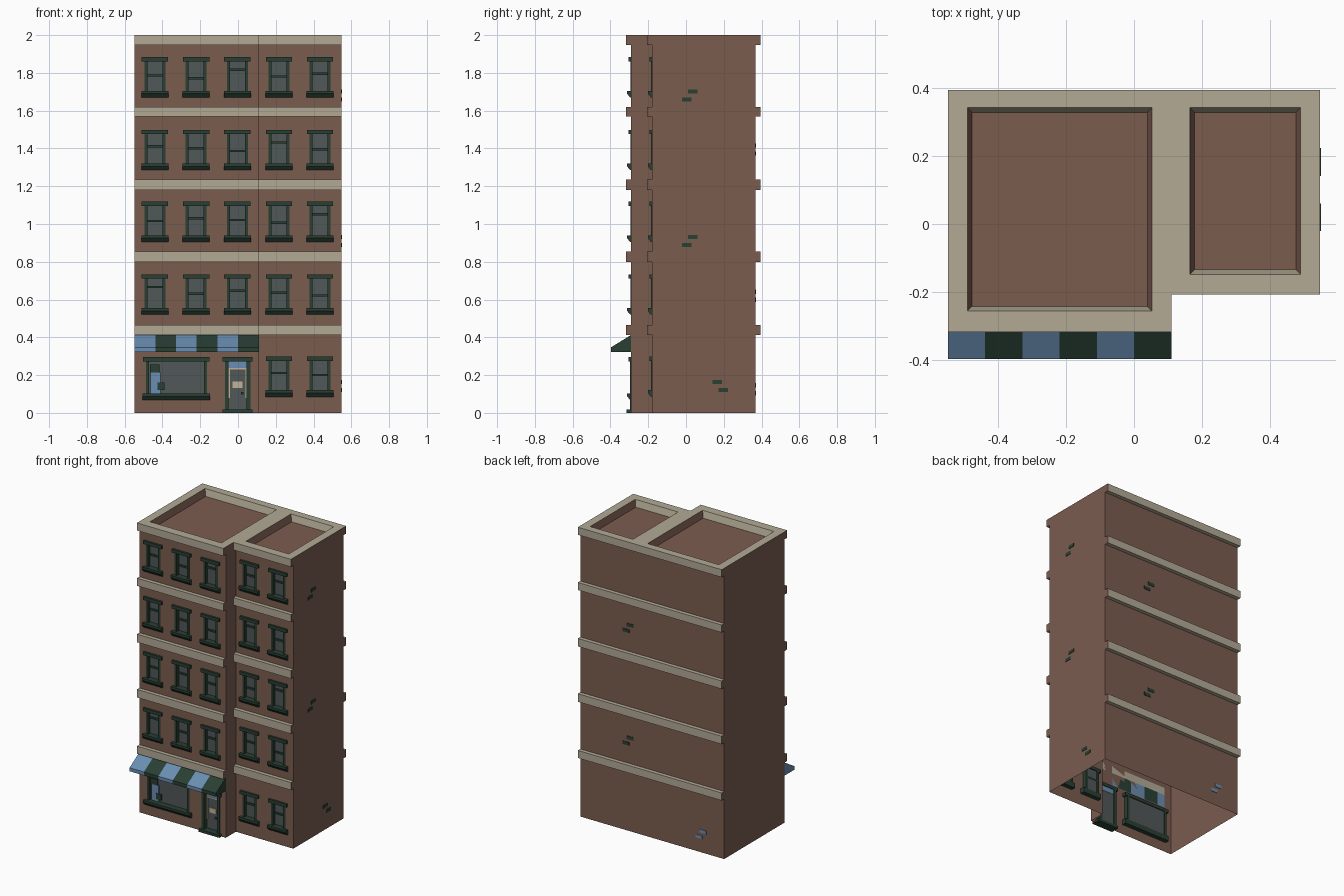
import bpy, bmesh
from mathutils import Vector

if "Cube" in bpy.data.objects:
    bpy.data.objects.remove(bpy.data.objects["Cube"])


def material(name, rgb):
    m = bpy.data.materials.new(name)
    lin = [((c / 255 + 0.055) / 1.055) ** 2.4 for c in rgb]
    m.diffuse_color = (*lin, 1)
    m.use_nodes = True
    m.node_tree.nodes["Principled BSDF"].inputs["Base Color"].default_value = m.diffuse_color
    return m


BRICK = material("brick", (123, 92, 79))
STONE = material("stone", (178, 170, 149))
GREEN = material("dark_green", (41, 63, 51))
BLUE = material("light_blue", (106, 142, 178))
GLASS = material("glass_grey", (81, 87, 88))
CREAM = material("cream", (196, 178, 150))

X0, XM, X1 = -0.547, 0.11, 0.547        # left edge, step, right edge
YL, YR, YB = -0.29, -0.18, 0.367        # left front, right front, back
OUT = 0.027                             # band projection


def finish(name, bm, *mats):
    me = bpy.data.meshes.new(name)
    bm.to_mesh(me)
    bm.free()
    for m in mats:
        me.materials.append(m)
    ob = bpy.data.objects.new(name, me)
    bpy.context.collection.objects.link(ob)
    return ob


def quad(bm, pts, outward, mat=0):
    f = bm.faces.new([bm.verts.new(p) for p in pts])
    f.normal_update()
    if f.normal.dot(Vector(outward)) < 0:
        f.normal_flip()
    f.material_index = mat


def extrude_x(bm, profile, x0, x1):
    """Solid with a (y, z) profile running from x0 to x1."""
    a = [bm.verts.new((x0, y, z)) for y, z in profile]
    b = [bm.verts.new((x1, y, z)) for y, z in profile]
    n = len(profile)
    faces = [bm.faces.new(a), bm.faces.new(b[::-1])]
    faces += [bm.faces.new((a[i], b[i], b[(i + 1) % n], a[(i + 1) % n])) for i in range(n)]
    bmesh.ops.recalc_face_normals(bm, faces=faces)


def add_box(bm, x, y, z):
    extrude_x(bm, [(y[0], z[0]), (y[1], z[0]), (y[1], z[1]), (y[0], z[1])], *x)


def box(name, x, y, z, mat):
    bm = bmesh.new()
    add_box(bm, x, y, z)
    return finish(name, bm, mat)


def front_wall(name, x0, x1, y, holes):
    """Flat wall with rectangular openings."""
    xs = sorted({x0, x1, *(v for h in holes for v in h[:2])})
    zs = sorted({0, 2, *(v for h in holes for v in h[2:])})
    bm = bmesh.new()
    for a, b in zip(xs, xs[1:]):
        for c, d in zip(zs, zs[1:]):
            mx, mz = (a + b) / 2, (c + d) / 2
            if not any(h[0] < mx < h[1] and h[2] < mz < h[3] for h in holes):
                quad(bm, [(a, y, c), (b, y, c), (b, y, d), (a, y, d)], (0, -1, 0))
    bmesh.ops.remove_doubles(bm, verts=bm.verts, dist=1e-5)
    finish(name, bm, BRICK)


def window(name, x0, x1, z0, z1, y, rail=None):
    """Frame, lintel, sloped sill and recessed glass; returns the wall opening."""
    bm = bmesh.new()
    d = (y - 0.004, y + 0.03)
    add_box(bm, (x0, x0 + 0.016), d, (z0 + 0.03, z1 - 0.02))
    add_box(bm, (x1 - 0.016, x1), d, (z0 + 0.03, z1 - 0.02))
    add_box(bm, (x0 - 0.015, x1 + 0.015), (y - 0.014, y + 0.03), (z1 - 0.022, z1))
    p = [(y + 0.03, z0 + 0.035), (y - 0.022, z0 + 0.035), (y - 0.022, z0 + 0.02),
         (y - 0.006, z0), (y + 0.03, z0)]
    extrude_x(bm, p, x0 - 0.017, x1 + 0.017)
    if rail:
        add_box(bm, (x0 + 0.015, x1 - 0.015), (y + 0.012, y + 0.026), (rail, rail + 0.012))
    finish(name + "_frame", bm, GREEN)
    box(name + "_glass", (x0 + 0.015, x1 - 0.015), (y + 0.02, y + 0.024),
        (z0 + 0.03, z1 - 0.02), GLASS)
    return (x0, x1, z0 + 0.03, z1 - 0.02)


# Sash windows: five columns, five floors (ground floor only on the right)
columns = [-0.44, -0.222, -0.003, 0.217, 0.434]
rails = [0.11, 0.095, 0.14, 0.105, 0.12]
holes = {YL: [], YR: []}
for floor, z in enumerate([0.085, 0.52, 0.905, 1.285, 1.67]):
    for i, cx in enumerate(columns):
        if floor == 0 and i < 3:
            continue
        y = YL if i < 3 else YR
        r = z + rails[(i + floor + 1) % 5]
        holes[y].append(window("sash_window", cx - 0.055, cx + 0.055, z, z + 0.213, y, r))

# Shop window with display pieces
holes[YL].append(window("shop_window", -0.488, -0.165, 0.068, 0.295, YL))
gy = (YL + 0.012, YL + 0.02)
box("shop_poster", (-0.462, -0.41), gy, (0.1, 0.215), BLUE)
box("shop_plaque", (-0.467, -0.415), (YL + 0.008, YL + 0.016), (0.215, 0.255), GREEN)
box("shop_plaque", (-0.425, -0.388), (YL + 0.008, YL + 0.016), (0.12, 0.16), GREEN)

# Door
holes[YL].append((-0.07, 0.066, 0, 0.275))
bm = bmesh.new()
add_box(bm, (-0.07, -0.05), (YL - 0.006, YL + 0.035), (0, 0.275))
add_box(bm, (0.046, 0.066), (YL - 0.006, YL + 0.035), (0, 0.275))
add_box(bm, (-0.082, 0.078), (YL - 0.014, YL + 0.035), (0.273, 0.295))
add_box(bm, (-0.082, 0.078), (YL - 0.024, YL + 0.035), (0, 0.018))
finish("door_frame", bm, GREEN)
box("door_panel", (-0.05, 0.046), (YL + 0.024, YL + 0.03), (0.018, 0.233), GLASS)
box("door_transom", (-0.05, 0.046), (YL + 0.02, YL + 0.03), (0.238, 0.275), BLUE)
bm = bmesh.new()
for x in (-0.05, 0.039):
    add_box(bm, (x, x + 0.007), (YL + 0.018, YL + 0.026), (0.08, 0.238))
add_box(bm, (-0.05, 0.046), (YL + 0.018, YL + 0.026), (0.231, 0.238))
add_box(bm, (-0.028, 0.024), (YL + 0.018, YL + 0.026), (0.132, 0.165))
finish("door_trim_and_sign", bm, CREAM)
box("door_knob", (0.016, 0.028), (YL + 0.014, YL + 0.026), (0.098, 0.11), GREEN)

# Front walls, then the plain walls (the shell is open underneath)
front_wall("left_front_wall", X0, XM, YL, holes[YL])
front_wall("right_front_wall", XM, X1, YR, holes[YR])
bm = bmesh.new()
for x, ya, yb, s in [(X0, YL, YB, -1), (XM, YL, YR, 1), (X1, YR, YB, 1)]:
    quad(bm, [(x, ya, 0), (x, yb, 0), (x, yb, 2), (x, ya, 2)], (s, 0, 0))
quad(bm, [(X0, YB, 0), (X1, YB, 0), (X1, YB, 2), (X0, YB, 2)], (0, 1, 0))
finish("side_and_back_walls", bm, BRICK)

# Stone bands with brick ends, on each front and on the back
for z0, z1 in [(0.413, 0.465), (0.8, 0.855), (1.18, 1.235), (1.568, 1.62), (1.948, 2)]:
    for name, xa, xb, ya, yb in [("left_band", X0, XM, YL - OUT, YL),
                                 ("right_band", XM, X1, YR - OUT, YR),
                                 ("back_band", X0, X1, YB, YB + OUT)]:
        ob = box(name, (xa, xb), (ya, yb), (z0, z1), STONE)
        ob.data.materials.append(BRICK)
        for p in ob.data.polygons:
            p.material_index = int(abs(p.normal.x) > 0.9)


# Roofs: stone parapet top around a sunken brick floor
def rect(x0, x1, y0, y1, z):
    return [(x0, y0, z), (x1, y0, z), (x1, y1, z), (x0, y1, z)]


def roof(name, outer, pit):
    s = 0.014
    a, b = rect(*outer, 2), rect(*pit, 2)
    c = rect(pit[0] + s, pit[1] - s, pit[2] + s, pit[3] - s, 1.955)
    bm = bmesh.new()
    for i in range(4):
        j = (i + 1) % 4
        quad(bm, [a[i], a[j], b[j], b[i]], (0, 0, 1))
        quad(bm, [b[i], b[j], c[j], c[i]], (0, 0, 1), i % 2)
    quad(bm, c, (0, 0, 1), 1)
    finish(name, bm, STONE, BRICK)


roof("left_roof", (X0, XM, YL, YB), (-0.49, 0.053, -0.256, 0.342))
roof("right_roof", (XM, X1, YR, YB), (0.164, 0.49, -0.148, 0.342))

# Striped awning
w = (XM - X0) / 6
for i in range(6):
    bm = bmesh.new()
    extrude_x(bm, [(YL, 0.413), (-0.397, 0.347), (-0.397, 0.323), (YL, 0.323)],
              X0 + i * w, X0 + (i + 1) * w)
    finish("awning_stripe", bm, GREEN if i % 2 else BLUE)

# Odd coloured bricks on the right side and the back
T = 0.003
for y, z, s in [(0.02, 1.68, 1), (0.02, 0.91, 1), (0.182, 0.142, -1)]:
    for k in (-1, 1):
        cy, cz = y + k * s * 0.016, z + k * 0.021
        box("side_accent_brick", (X1 - T, X1 + T), (cy - 0.025, cy + 0.025),
            (cz - 0.011, cz + 0.011), GREEN)
for x, z, m in [(0.183, 1.395, GREEN), (0.183, 0.62, GREEN), (-0.372, 0.125, BLUE)]:
    for k in (-1, 1):
        cx, cz = x - k * 0.016, z + k * 0.021
        box("back_accent_brick", (cx - 0.025, cx + 0.025), (YB - T, YB + T),
            (cz - 0.011, cz + 0.011), m)
